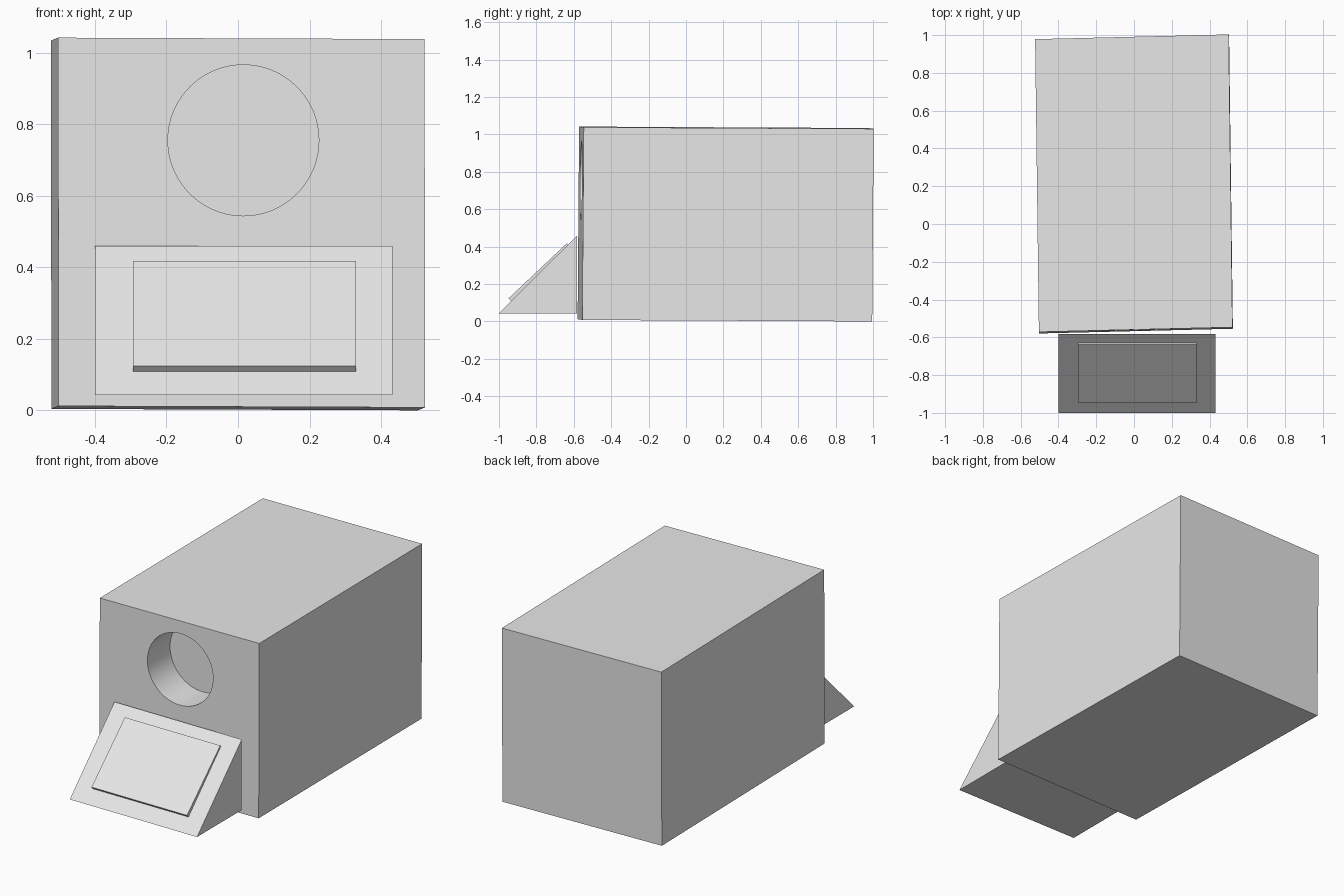
import bpy
import bmesh
from mathutils import Matrix, Vector

cube = bpy.data.objects.get("Cube")
if cube:
    bpy.data.objects.remove(cube, do_unlink=True)

grey = bpy.data.materials.new("light_grey")
grey.use_nodes = True
colour = (0.8, 0.8, 0.8, 1.0)
grey.diffuse_color = colour
grey.node_tree.nodes["Principled BSDF"].inputs["Base Color"].default_value = colour


def add_object(name, bm):
    bmesh.ops.recalc_face_normals(bm, faces=bm.faces)
    mesh = bpy.data.meshes.new(name)
    bm.to_mesh(mesh)
    bm.free()
    mesh.materials.append(grey)
    obj = bpy.data.objects.new(name, mesh)
    bpy.context.collection.objects.link(obj)
    return obj


def add_prism(name, profile, x_min, x_max):
    """Extrude a (y, z) side profile along x."""
    bm = bmesh.new()
    face = bm.faces.new([bm.verts.new((x_min, y, z)) for y, z in profile])
    result = bmesh.ops.extrude_face_region(bm, geom=[face])
    verts = [v for v in result["geom"] if isinstance(v, bmesh.types.BMVert)]
    bmesh.ops.translate(bm, verts=verts, vec=(x_max - x_min, 0, 0))
    return add_object(name, bm)


# Box body, standing slightly askew
width = Vector((1.025, 0.025, -0.004))
depth = Vector((-0.02, 1.55, -0.008))
height = Vector((-0.002, 0.008, 1.03))
frame = Matrix((width, depth, height)).transposed().to_4x4()
frame.translation = (0, 0.212, 0.521)
bm = bmesh.new()
bmesh.ops.create_cube(bm, size=1, matrix=frame)
body = add_object("body", bm)

# Round recess in the front of the body
recess_floor, recess_length = -0.355, 0.5
bm = bmesh.new()
bmesh.ops.create_cone(
    bm, cap_ends=True, segments=96, radius1=0.211, radius2=0.211, depth=recess_length,
    matrix=Matrix.Translation((0.015, recess_floor - recess_length / 2, 0.755))
    @ Matrix.Rotation(1.5708, 4, "X"))
cutter = add_object("recess_cutter", bm)
cutter.hide_render = True
cut = body.modifiers.new("recess", "BOOLEAN")
cut.operation = "DIFFERENCE"
cut.solver = "EXACT"
cut.object = cutter
bpy.context.view_layer.objects.active = body
bpy.ops.object.modifier_apply(modifier=cut.name)
bpy.data.objects.remove(cutter, do_unlink=True)

# Sloping wedge in front, with a thin raised panel on it
add_prism("wedge", [(-1, 0.043), (-0.582, 0.043), (-0.582, 0.46)], -0.4, 0.432)
add_prism("wedge_panel", [(-0.948, 0.124), (-0.637, 0.418), (-0.622, 0.402), (-0.933, 0.108)],
          -0.294, 0.33)
